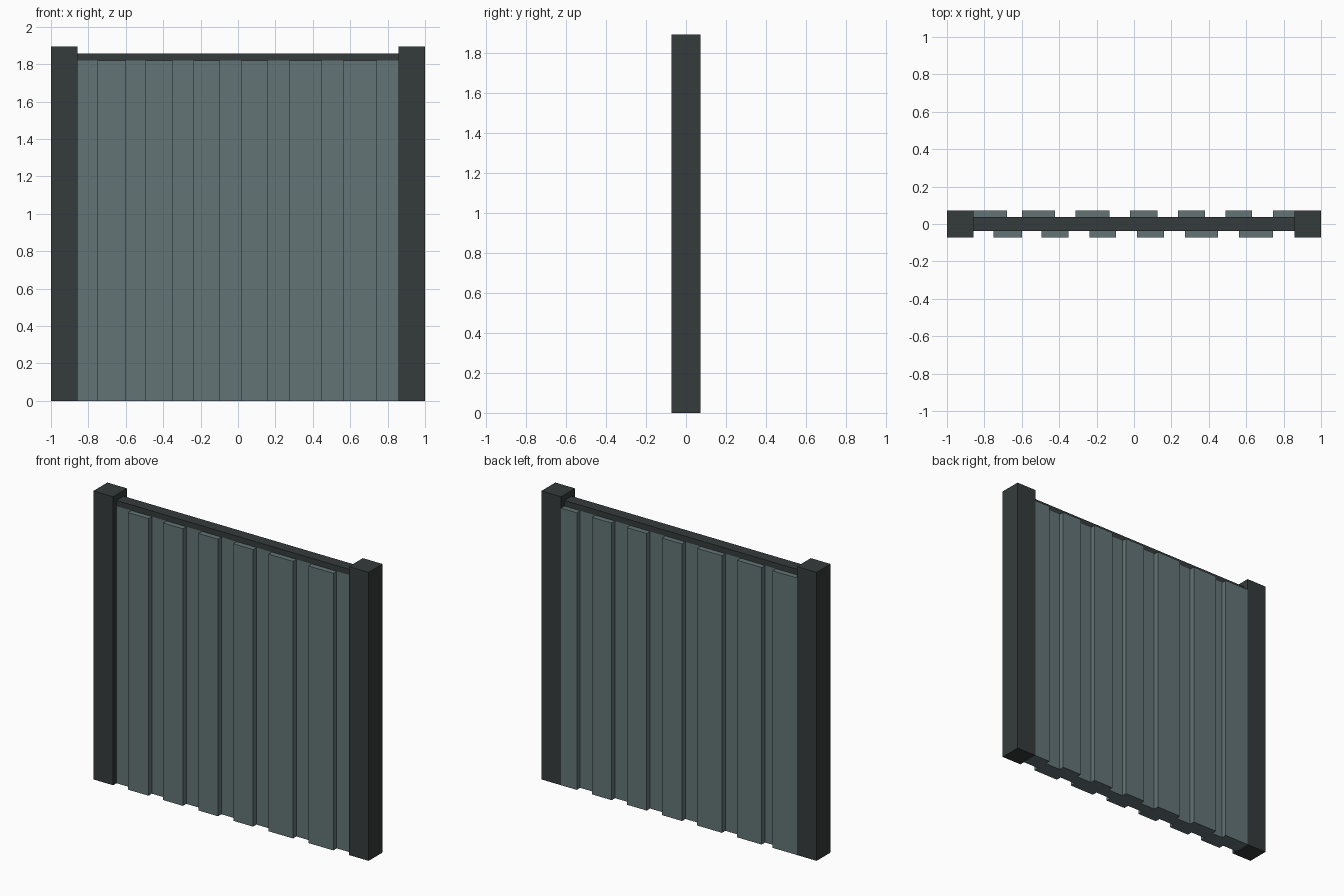
import bpy

if "Cube" in bpy.data.objects:
    bpy.data.objects.remove(bpy.data.objects["Cube"])


def material(name, rgb):
    m = bpy.data.materials.new(name)
    m.diffuse_color = (*rgb, 1.0)
    m.use_nodes = True
    m.node_tree.nodes["Principled BSDF"].inputs["Base Color"].default_value = m.diffuse_color
    return m


DARK = material("dark frame grey", (0.036, 0.044, 0.044))
PANEL = material("blue grey panel", (0.125, 0.174, 0.178))


def box(name, x, y, z, mat):
    """Box from (min, max) ranges on each axis."""
    verts = [(a, b, c) for a in x for b in y for c in z]
    faces = [(0, 1, 3, 2), (4, 6, 7, 5), (0, 4, 5, 1),
             (2, 3, 7, 6), (0, 2, 6, 4), (1, 5, 7, 3)]
    mesh = bpy.data.meshes.new(name)
    mesh.from_pydata(verts, [], faces)
    mesh.materials.append(mat)
    obj = bpy.data.objects.new(name, mesh)
    bpy.context.collection.objects.link(obj)
    return obj


D = 0.072      # half depth of posts and slat faces
C = 0.037      # half depth of core and rail
IN = 0.857     # inner edge of the posts
SLAT_TOP = 1.82

# End posts
box("left_post", (-1, -IN), (-D, D), (0, 1.895), DARK)
box("right_post", (IN, 1), (-D, D), (0, 1.895), DARK)

# Top rail and the core sheet under it
box("top_rail", (-IN, IN), (-C, C), (SLAT_TOP, 1.857), DARK)
box("panel_core", (-IN, IN), (-C, C), (0, SLAT_TOP), PANEL)

# Raised slats, staggered front and back
front = [(-0.75, -0.60), (-0.495, -0.35), (-0.237, -0.095),
         (0.017, 0.16), (0.272, 0.45), (0.562, 0.743)]
back = [(-IN, -0.68), (-0.60, -0.422), (-0.312, -0.132), (-0.022, 0.125),
        (0.235, 0.38), (0.49, 0.632), (0.743, IN)]
for i, span in enumerate(front):
    box(f"front_slat_{i + 1}", span, (-D, -C), (0, SLAT_TOP), PANEL)
for i, span in enumerate(back):
    box(f"back_slat_{i + 1}", span, (C, D), (0, SLAT_TOP), PANEL)
